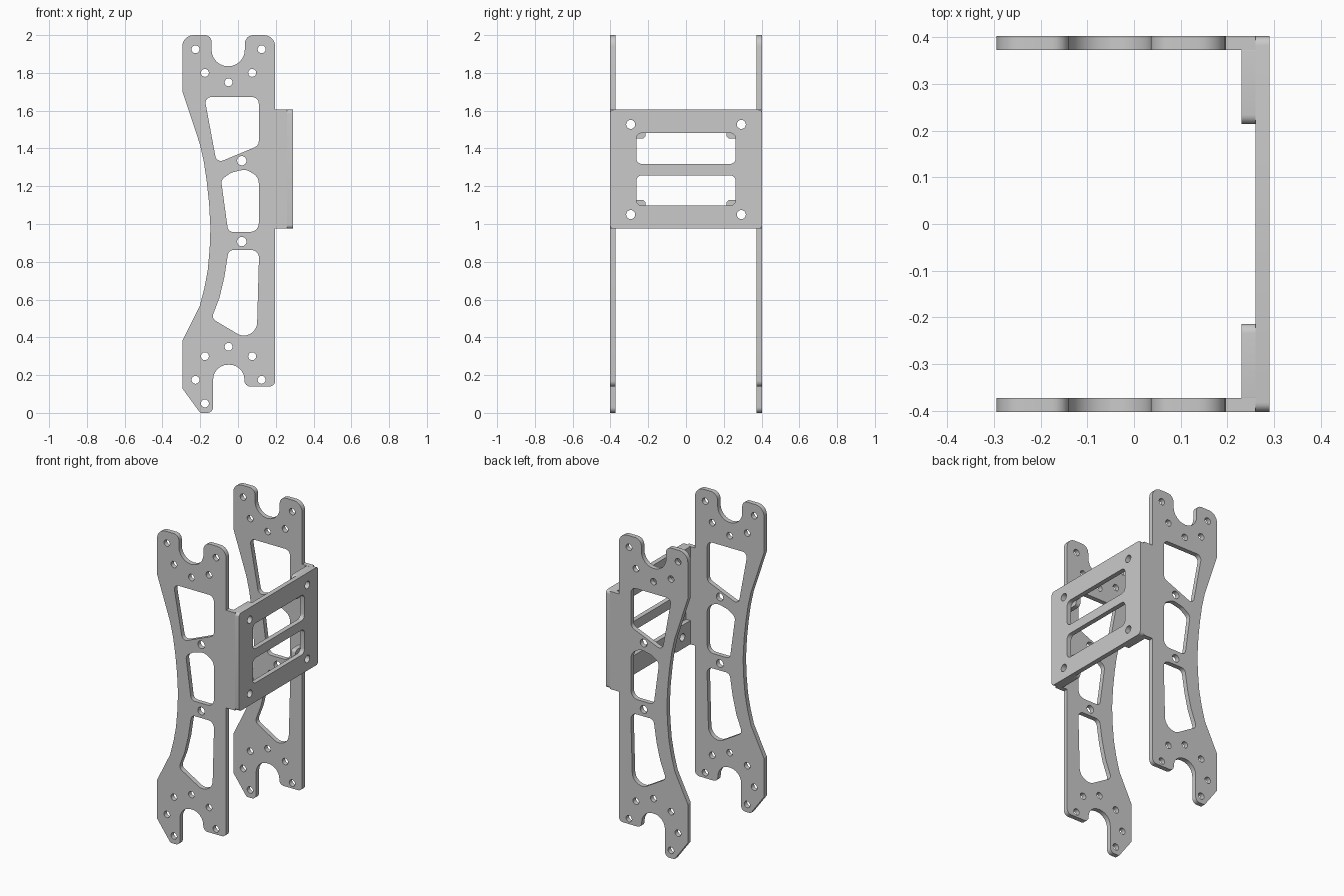
import bpy
import math
from mathutils import Vector, Matrix

cube = bpy.data.objects.get("Cube")
if cube:
    bpy.data.objects.remove(cube, do_unlink=True)

grey = bpy.data.materials.new("plain grey")
grey.use_nodes = True
COLOUR = (0.59, 0.59, 0.59, 1)
grey.diffuse_color = COLOUR
grey.node_tree.nodes["Principled BSDF"].inputs["Base Color"].default_value = COLOUR

# Axes for plates standing in the XZ plane and in the YZ plane
FACING_FRONT = Matrix.Rotation(math.pi / 2, 4, "X")
FACING_SIDE = Matrix.Rotation(math.pi / 2, 4, "Z") @ FACING_FRONT


def rounded(corners, steps=6):
    """Closed outline from (x, y, radius) corners, each turned into an arc."""
    out = []
    for i, (x, y, r) in enumerate(corners):
        p = Vector((x, y))
        if r == 0:
            out.append(p)
            continue
        a = (Vector(corners[i - 1][:2]) - p).normalized()
        b = (Vector(corners[(i + 1) % len(corners)][:2]) - p).normalized()
        half = a.angle(b) / 2
        centre = p + (a + b).normalized() * r / math.sin(half)
        reach = r / math.tan(half)
        start = (p + a * reach - centre).normalized()
        end = (p + b * reach - centre).normalized()
        out += [centre + start.slerp(end, k / steps).normalized() * r
                for k in range(steps + 1)]
    return out


def circle(x, y, r, n=16):
    return [Vector((x + r * math.cos(math.tau * k / n), y + r * math.sin(math.tau * k / n)))
            for k in range(n)]


def box(x0, x1, y0, y1, r):
    return rounded([(x0, y0, r), (x1, y0, r), (x1, y1, r), (x0, y1, r)])


def plate(name, loops, thickness, axes, location):
    """Flat plate: first loop is the outline, the rest are holes."""
    curve = bpy.data.curves.new(name + "_profile", "CURVE")
    curve.dimensions = "2D"
    curve.fill_mode = "BOTH"
    curve.extrude = thickness / 2
    for loop in loops:
        spline = curve.splines.new("POLY")
        spline.points.add(len(loop) - 1)
        for point, co in zip(spline.points, loop):
            point.co = (co.x, co.y, 0, 1)
        spline.use_cyclic_u = True
    helper = bpy.data.objects.new(name + "_helper", curve)
    bpy.context.scene.collection.objects.link(helper)
    graph = bpy.context.evaluated_depsgraph_get()
    mesh = bpy.data.meshes.new_from_object(helper.evaluated_get(graph))
    bpy.data.objects.remove(helper, do_unlink=True)
    mesh.transform(Matrix.Translation(location) @ axes)
    mesh.materials.clear()
    mesh.materials.append(grey)
    obj = bpy.data.objects.new(name, mesh)
    bpy.context.scene.collection.objects.link(obj)
    bpy.ops.object.select_all(action="DESELECT")
    obj.select_set(True)
    bpy.context.view_layer.objects.active = obj
    bpy.ops.object.shade_smooth_by_angle(angle=math.radians(25))


# Side plate outline: forked top, mounting flange, forked foot, waisted back edge
outline = rounded([
    (-.295, 2, .06), (-.14, 2, .035), (-.14, 1.835, .087), (.036, 1.835, .087),
    (.036, 2, .045), (.197, 2, .06),
    (.197, 1.605, 0), (.26, 1.605, 0), (.26, .975, 0), (.197, .975, 0),
    (.197, .14, .03), (.036, .14, .03), (.03, .255, .079), (-.132, .255, .079),
    (-.132, 0, .03), (-.2, 0, .01), (-.295, .13, .01), (-.295, .38, .02),
    (-.203, .565, 0), (-.178, .66, 0), (-.16, .757, 0), (-.15, .87, 0),
    (-.146, .98, 0), (-.153, 1.11, 0), (-.166, 1.23, 0), (-.181, 1.33, 0),
    (-.201, 1.42, 0), (-.295, 1.705, .02)])

# Three lightening windows
windows = [
    rounded([(-.178, 1.672, .03), (.11, 1.672, .035), (.11, 1.415, .035),
             (-.113, 1.322, .03)]),
    rounded([(-.09, 1.235, .035), (-.035, 1.272, .03), (.04, 1.29, .06),
             (.11, 1.25, .06), (.11, .958, .045), (-.052, .958, .03)]),
    rounded([(-.05, .862, .03), (.112, .862, .04), (.1, .425, .07),
             (.02, .405, .06), (-.14, .5, .03), (-.098, .61, 0), (-.072, .72, 0)]),
]

# Bolt holes, five shared by both forks plus the foot and centre holes
holes = [circle(.02, z, .025) for z in (1.335, .907)]
holes.append(circle(-.175, .05, .021))
for base, step in ((1.75, 1), (.35, -1)):
    holes.append(circle(-.05, base, .021))
    for side in (-1, 1):
        holes.append(circle(-.05 + side * .125, base + step * .05, .021))
        holes.append(circle(-.05 + side * .175, base + step * .175, .021))

for side, name in ((-1, "front"), (1, "back")):
    plate(name + "_side_plate", [outline] + windows + holes, .03,
          FACING_FRONT, (0, side * .388, 0))

# Cross plate with two slots and four corner holes
BOLT_Y, BOLT_Z = .293, (1.05, 1.527)
cross = [box(-.403, .403, .975, 1.605, .02),
         box(-.263, .263, 1.318, 1.482, .03), box(-.263, .263, 1.098, 1.258, .03)]
cross += [circle(s * BOLT_Y, z, .024) for s in (-1, 1) for z in BOLT_Z]
plate("cross_plate", cross, .03, FACING_SIDE, (.275, 0, 0))

# Corner pads behind the cross plate
for s, side in ((-1, "front"), (1, "back")):
    for z, low, high, level in ((BOLT_Z[0], .975, 1.128, "lower"),
                                (BOLT_Z[1], 1.452, 1.605, "upper")):
        y0, y1 = sorted((s * .214, s * .39))
        plate(f"{side}_{level}_pad", [box(y0, y1, low, high, .02), circle(s * BOLT_Y, z, .024)],
              .031, FACING_SIDE, (.2455, 0, 0))
